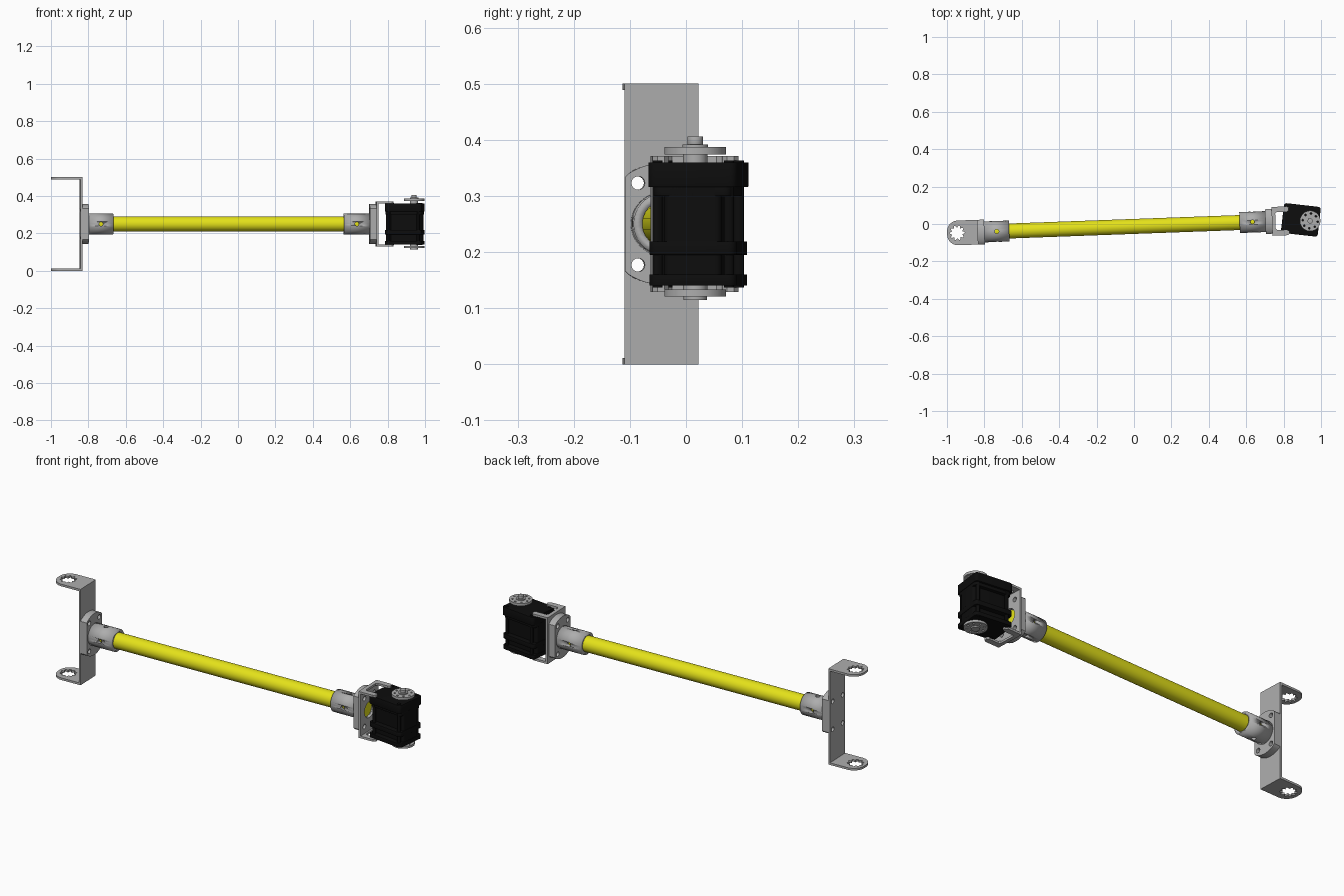
import bpy, math
from mathutils import Matrix, Vector

if "Cube" in bpy.data.objects:
    bpy.data.objects.remove(bpy.data.objects["Cube"])

def material(name, rgb):
    m = bpy.data.materials.new(name)
    m.diffuse_color = (*rgb, 1)
    m.use_nodes = True
    m.node_tree.nodes["Principled BSDF"].inputs["Base Color"].default_value = m.diffuse_color
    return m

GREY = material("metal grey", (0.42, 0.42, 0.42))
YELLOW = material("tube yellow", (0.78, 0.76, 0.01))
BLACK = material("motor black", (0.004, 0.004, 0.004))

# whole linkage is turned slightly about z; motor turned back a little more
LINK = Matrix.Translation((0, -0.013, 0.25)) @ Matrix.Rotation(math.radians(2.1), 4, 'Z')
MOTOR = Matrix.Translation((0.892, 0.022, 0.25)) @ Matrix.Rotation(math.radians(-6.5), 4, 'Z')
AXES = {'x': Matrix(((0, 0, 1, 0), (1, 0, 0, 0), (0, 1, 0, 0), (0, 0, 0, 1))),
        'y': Matrix(((1, 0, 0, 0), (0, 0, -1, 0), (0, 1, 0, 0), (0, 0, 0, 1))),
        'z': Matrix.Identity(4)}

def circle(r, u=0, v=0, n=32, lobes=0, amp=0):
    return [(u + (r + amp * math.cos(lobes * a)) * math.cos(a),
             v + (r + amp * math.cos(lobes * a)) * math.sin(a))
            for a in (2 * math.pi * i / n for i in range(n))]

def rect(u0, u1, v0, v1, c=0.0, n=4):
    """Rectangle with rounded corners of radius c."""
    if c == 0:
        return [(u0, v0), (u1, v0), (u1, v1), (u0, v1)]
    pts = []
    for k, (u, v) in enumerate([(u1 - c, v1 - c), (u0 + c, v1 - c), (u0 + c, v0 + c), (u1 - c, v0 + c)]):
        for i in range(n + 1):
            a = math.pi / 2 * (k + i / n)
            pts.append((u + c * math.cos(a), v + c * math.sin(a)))
    return pts

def solid(name, loops, a, b, axis, mat, frame=LINK, cutters=(), bevel=0):
    """Extrude an outline (first loop) with holes (other loops) from a to b along an axis."""
    cu = bpy.data.curves.new(name, 'CURVE')
    cu.dimensions, cu.fill_mode = '2D', 'BOTH'
    cu.extrude = (b - a) / 2
    for pts in loops:
        s = cu.splines.new('POLY')
        s.points.add(len(pts) - 1)
        for p, (u, v) in zip(s.points, pts):
            p.co = (u, v, 0, 1)
        s.use_cyclic_u = True
    tmp = bpy.data.objects.new(name + "_curve", cu)
    bpy.context.collection.objects.link(tmp)
    dg = bpy.context.evaluated_depsgraph_get()
    me = bpy.data.meshes.new_from_object(tmp.evaluated_get(dg))
    bpy.data.objects.remove(tmp)
    me.transform(frame @ AXES[axis] @ Matrix.Translation((0, 0, (a + b) / 2)))
    me.materials.clear()
    me.materials.append(mat)
    ob = bpy.data.objects.new(name, me)
    bpy.context.collection.objects.link(ob)
    if cutters or bevel:
        w = ob.modifiers.new("weld", 'WELD')
        w.merge_threshold = 0.0001
    for c in cutters:
        m = ob.modifiers.new("hole", 'BOOLEAN')
        m.object, m.operation, m.solver = c, 'DIFFERENCE', 'EXACT'
        c.hide_render = True
        c.hide_set(True)
    if bevel:
        m = ob.modifiers.new("bevel", 'BEVEL')
        m.width, m.segments, m.limit_method = bevel, 2, 'ANGLE'
        m.angle_limit = math.radians(50)
    bpy.ops.object.select_all(action='DESELECT')
    ob.select_set(True)
    bpy.context.view_layer.objects.active = ob
    bpy.ops.object.shade_smooth_by_angle(angle=math.radians(30))
    return ob

BOLTS = [(u, v) for u in (-0.043, 0.043) for v in (-0.073, 0.073)]
bolt_holes = [circle(0.012, u, v, 16) for u, v in BOLTS]

# yellow tube
solid("tube", [circle(0.04, n=48)], -0.80, 0.735, 'x', YELLOW)

# tube couplings: clipped round flange plus sleeve with set screw holes
flange = [(max(-0.066, min(0.066, u)), v) for u, v in circle(0.108, n=64)
          if abs(u) < 0.072]
for side, f0, f1, s0, s1 in (("left", -0.835, -0.80, -0.80, -0.668),
                             ("right", 0.703, 0.738, 0.565, 0.703)):
    solid(side + "_flange", [flange, circle(0.0405)] + bolt_holes, f0, f1, 'x', GREY)
    mid = (s0 + s1) / 2
    cuts = [solid(side + "_screw_cutter_y", [circle(0.011, mid, 0, 16)], -0.08, 0.08, 'y', GREY),
            solid(side + "_screw_cutter_z", [circle(0.011, mid, 0, 16)], -0.08, 0.08, 'z', GREY)]
    solid(side + "_sleeve", [circle(0.056, n=48), circle(0.0405, n=48)], s0, s1, 'x', GREY, cutters=cuts)

# left U bracket: back plate and two legs with scalloped holes
solid("left_bracket_plate", [rect(-0.066, 0.066, -0.25, 0.25)] + bolt_holes, -0.845, -0.835, 'x', GREY)
tip = [p for p in rect(-1.0, -0.70, -0.066, 0.066, 0.058, 10) if p[0] < -0.9]
leg = tip + [(-0.845, -0.066), (-0.845, 0.066)]
star = circle(0.035, -0.946, 0, 80, 10, 0.006)
for name, z in (("upper", 0.239), ("lower", -0.25)):
    solid("left_bracket_leg_" + name, [leg, star], z, z + 0.011, 'z', GREY)

# right U bracket: holed plate and forked legs that grip the motor
solid("right_bracket_plate", [rect(-0.077, 0.077, -0.121, 0.121), circle(0.042)] + bolt_holes,
      0.738, 0.749, 'x', GREY)
fork = [(0.745, -0.077), (0.82, -0.077), (0.83, -0.068), (0.83, -0.056), (0.82, -0.048), (0.765, -0.048),
        (0.757, -0.040)]
fork = fork + [(u, -v) for u, v in reversed(fork)]
for name, z in (("upper", 0.110), ("lower", -0.121)):
    solid("right_bracket_leg_" + name, [fork], z, z + 0.011, 'z', GREY)

# motor: narrow core with wide mounting layers
solid("motor_core", [rect(-0.097, 0.097, -0.052, 0.052, 0.012)], -0.109, 0.109, 'z', BLACK, MOTOR)
for name, z0, z1, w, d in (("top_layer", 0.066, 0.110, 0.080, 0.099),
                           ("shoulder", 0.050, 0.066, 0.070, 0.097),
                           ("middle_band", -0.055, -0.031, 0.078, 0.099),
                           ("bottom_layer", -0.110, -0.090, 0.078, 0.099)):
    solid("motor_" + name, [rect(-d, d, -w, w, 0.014)], z0, z1, 'z', BLACK, MOTOR, bevel=0.003)
for i, (u, v) in enumerate([(u, v) for u in (-0.075, 0.08) for v in (-0.064, 0.064)]):
    solid("motor_bolt_%d" % i, [circle(0.009, u, v, 12)], -0.113, 0.113, 'z', BLACK, MOTOR)

# output discs above and below the motor
H = 0.05
ring = [circle(0.005, H + 0.040 * math.cos(k * math.pi / 4), 0.040 * math.sin(k * math.pi / 4), 12)
        for k in range(8)]
solid("upper_collar", [circle(0.022, H)], 0.109, 0.126, 'z', GREY, MOTOR)
solid("upper_horn", [circle(0.055, H, n=48)] + ring, 0.124, 0.137, 'z', GREY, MOTOR)
solid("upper_washer", [circle(0.023, H)], 0.137, 0.142, 'z', GREY, MOTOR)
solid("upper_screw", [circle(0.014, H)], 0.142, 0.156, 'z', GREY, MOTOR, bevel=0.003)
solid("lower_collar", [circle(0.022, H)], -0.119, -0.109, 'z', GREY, MOTOR)
solid("lower_horn", [circle(0.055, H, n=48)] + ring, -0.129, -0.117, 'z', GREY, MOTOR)
solid("lower_hub", [circle(0.021, H)], -0.135, -0.129, 'z', GREY, MOTOR)
